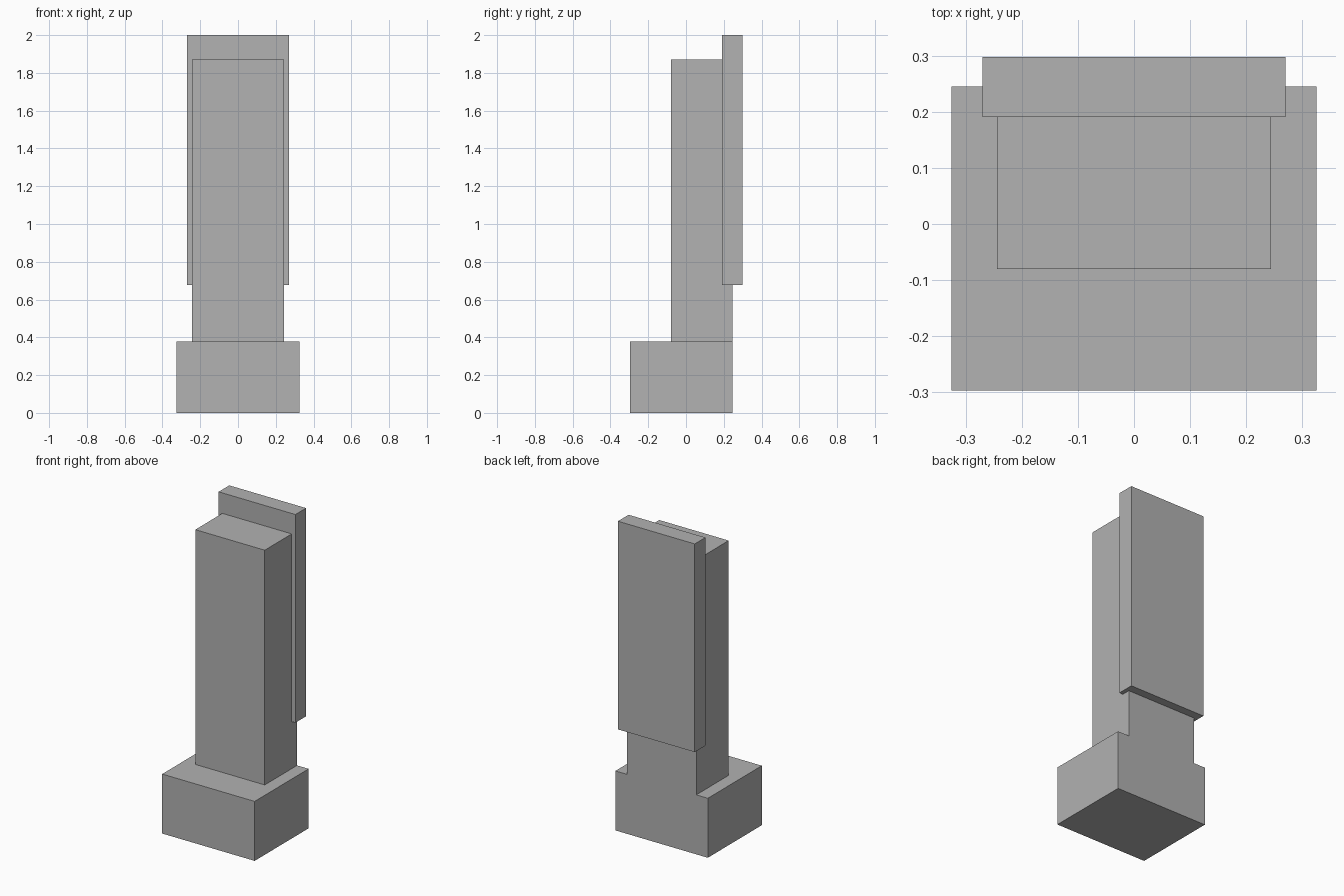
import bpy

cube = bpy.data.objects.get("Cube")
if cube:
    bpy.data.objects.remove(cube, do_unlink=True)

# Single flat concrete grey
grey = bpy.data.materials.new("concrete_grey")
grey.use_nodes = True
colour = (0.445, 0.445, 0.445, 1)
grey.diffuse_color = colour
grey.node_tree.nodes["Principled BSDF"].inputs["Base Color"].default_value = colour


def box(name, half_width, y_range, z_range):
    """Sharp-edged block, symmetric about x = 0."""
    (y0, y1), (z0, z1) = y_range, z_range
    bpy.ops.mesh.primitive_cube_add(size=1, location=(0, (y0 + y1) / 2, (z0 + z1) / 2))
    ob = bpy.context.object
    ob.name = ob.data.name = name
    ob.scale = (2 * half_width, y1 - y0, z1 - z0)
    bpy.ops.object.transform_apply(location=False, rotation=False, scale=True)
    ob.data.materials.append(grey)
    return ob


# Wide base, tower flush with the back of the base, slab wrapping the tower's rear
box("podium", 0.325, (-0.297, 0.245), (0, 0.378))
box("tower", 0.244, (-0.08, 0.245), (0.378, 1.87))
box("rear_slab", 0.27, (0.191, 0.298), (0.677, 2))
